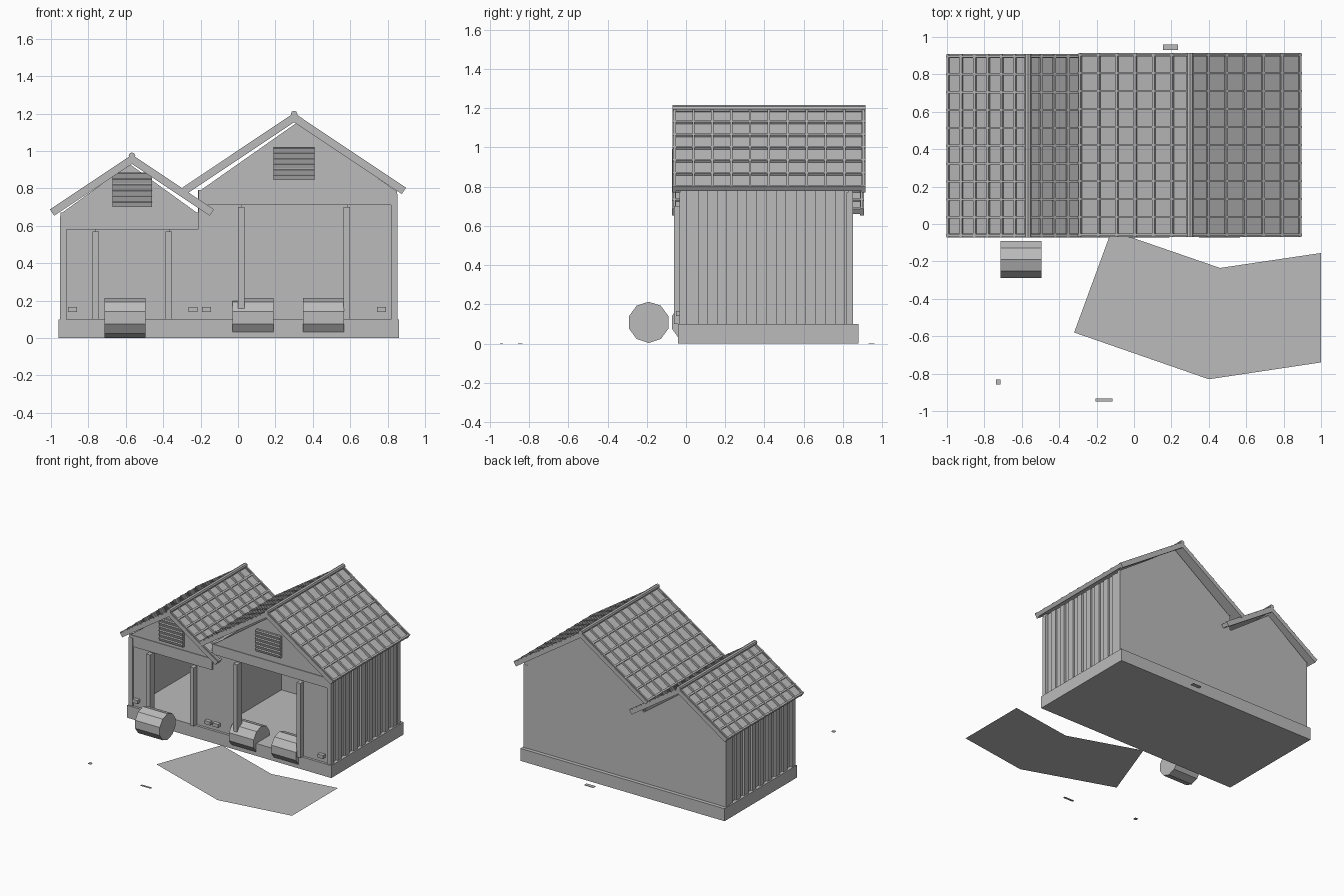
import bpy, bmesh, math
from mathutils import Matrix, Vector

cube = bpy.data.objects.get("Cube")
if cube:
    bpy.data.objects.remove(cube, do_unlink=True)

grey = bpy.data.materials.new("plain grey")
grey.use_nodes = True
grey.diffuse_color = (0.5, 0.5, 0.5, 1)
grey.node_tree.nodes["Principled BSDF"].inputs["Base Color"].default_value = grey.diffuse_color


def finish(name, bm):
    bmesh.ops.recalc_face_normals(bm, faces=bm.faces)
    mesh = bpy.data.meshes.new(name)
    bm.to_mesh(mesh)
    bm.free()
    mesh.materials.append(grey)
    obj = bpy.data.objects.new(name, mesh)
    bpy.context.collection.objects.link(obj)
    return obj


def add_box(bm, x0, x1, y0, y1, z0, z1, frame=Matrix()):
    centre = Vector((x0 + x1, y0 + y1, z0 + z1)) / 2
    size = Matrix.Diagonal((x1 - x0, y1 - y0, z1 - z0, 1))
    bmesh.ops.create_cube(bm, size=1, matrix=frame @ Matrix.Translation(centre) @ size)


def boxes(name, *parts):
    bm = bmesh.new()
    for part in parts:
        add_box(bm, *part)
    return finish(name, bm)


def cylinder(name, radius, x0, x1, y0, y1, z, sides):
    """Cylinder from (x0, y0, z) to (x1, y1, z) with a vertex on the level."""
    bm = bmesh.new()
    axis = Vector((x1 - x0, y1 - y0, 0))
    turn = (Matrix.Rotation(math.pi / 2, 4, "Y") @ Matrix.Rotation(math.pi / 2, 4, "Z")
            if axis.x else Matrix.Rotation(math.pi / 2, 4, "X"))
    place = Matrix.Translation(((x0 + x1) / 2, (y0 + y1) / 2, z))
    bmesh.ops.create_cone(bm, cap_ends=True, segments=sides, radius1=radius, radius2=radius,
                          depth=axis.length, matrix=place @ turn)
    return finish(name, bm)


def prism(name, outline, y0, y1):
    bm = bmesh.new()
    face = bm.faces.new([bm.verts.new((x, y0, z)) for x, z in outline])
    new = bmesh.ops.extrude_face_region(bm, geom=[face])["geom"]
    bmesh.ops.translate(bm, vec=(0, y1 - y0, 0),
                        verts=[v for v in new if isinstance(v, bmesh.types.BMVert)])
    return finish(name, bm)


FRONT, BACK, T = -0.02, 0.85, 0.025
PITCH = math.atan(0.667)


def roof(name, cx, ridge, half, rows, y0, y1):
    """Two ribbed slopes with edge boards and a round ridge pole."""
    length = half / math.cos(PITCH)
    c, s = math.cos(PITCH), math.sin(PITCH)
    for side, label in ((-1, "right"), (1, "left")):
        frame = Matrix(((side * c, 0, side * s, cx), (0, 1, 0, 0),
                        (-s, 0, c, ridge), (0, 0, 0, 1)))
        bm = bmesh.new()
        add_box(bm, 0, length, y0 + 0.005, y1 - 0.005, -0.018, 0, frame)
        for i in range(1, rows + 1):        # ribs along the ridge
            d = length * i / rows
            add_box(bm, d - 0.014, d, y0, y1, -0.004, 0.012, frame)
        for i in range(11):                 # ribs down the slope
            y = y0 + 0.012 + (y1 - y0 - 0.024) * i / 10
            add_box(bm, 0, length, y - 0.006, y + 0.006, -0.004, 0.015, frame)
        for a in (y0, y1 - 0.02):           # edge boards
            add_box(bm, 0, length, a, a + 0.02, -0.026, 0.008, frame)
        finish(f"{name}_{label}_slope", bm)
    cylinder(name + "_ridge_pole", 0.018, cx, cx, y0, y1, ridge + 0.012, 8)


def barn(name, x0, x1, wall_top, door, door_top, apex):
    """Front with a doorway, back wall, gables, posts and beam."""
    d0, d1 = door
    mid = (x0 + x1) / 2
    boxes(name + "_front_wall",
          (x0, d0, FRONT, FRONT + T, 0.1, wall_top),
          (d1, x1, FRONT, FRONT + T, 0.1, wall_top),
          (d0, d1, FRONT, FRONT + T, door_top, wall_top))
    boxes(name + "_back_wall", (x0, x1, BACK - T, BACK, 0.1, wall_top))
    boxes(name + "_door_posts",
          *[(x - 0.017, x + 0.017, -0.06, 0.0, 0.1, door_top - 0.01) for x in door])
    boxes(name + "_front_beam", (x0, x1, FRONT - 0.01, FRONT, door_top, wall_top))
    for label, y in (("front", FRONT - 0.005), ("back", BACK - T)):
        prism(f"{name}_{label}_gable",
              [(x0 + 0.01, wall_top), (x1 - 0.01, wall_top), (mid, apex)], y, y + T)


def vent(name, x0, x1, z0, z1):
    bm = bmesh.new()
    add_box(bm, x0, x1, -0.04, FRONT, z0, z1)
    count = 6
    step = (z1 - z0) / count
    for i in range(count):                  # tilted louvres
        frame = (Matrix.Translation((0, -0.045, z0 + step * (i + 0.5)))
                 @ Matrix.Rotation(math.radians(20), 4, "X"))
        add_box(bm, x0, x1, -0.006, 0.006, -step * 0.4, step * 0.4, frame)
    finish(name, bm)


# Foundation
boxes("foundation_small", (-0.96, -0.17, -0.04, 0.88, 0, 0.1))
boxes("foundation_large", (-0.17, 0.86, -0.04, 0.88, 0, 0.1))

# Two joined barns
barn("large_barn", -0.21, 0.85, 0.79, (0.018, 0.582), 0.71, 1.155)
barn("small_barn", -0.95, -0.21, 0.67, (-0.76, -0.37), 0.58, 0.93)
boxes("partition_wall", (-0.215, -0.19, FRONT + T, BACK - T, 0.1, 0.79))

# Side walls with upright battens and corner posts
for label, outer, sign, top in (("left", 0.85, 1, 0.79), ("right", -0.95, -1, 0.67)):
    def wall_box(a, b, y0, y1, z1):
        return (min(outer - sign * a, outer - sign * b),
                max(outer - sign * a, outer - sign * b), y0, y1, 0.1, z1)
    boxes(label + "_side_wall", wall_box(0.018, 0.04, FRONT, BACK, top))
    boxes(label + "_battens",
          *[wall_box(0.002, 0.02, 0.06 + i * 0.1, 0.11 + i * 0.1, top - 0.01) for i in range(8)])
    boxes(label + "_corner_posts", *[wall_box(-0.002, 0.033, y, y + 0.035, top - 0.02)
                                     for y in (FRONT - 0.012, BACK - 0.033)])

roof("large_roof", 0.30, 1.185, 0.59, 6, -0.07, 0.915)
roof("small_roof", -0.567, 0.962, 0.43, 6, -0.072, 0.908)
vent("large_vent", 0.19, 0.41, 0.845, 1.02)
vent("small_vent", -0.67, -0.46, 0.70, 0.885)

# Small blocks on the front wall
for i, x in enumerate((-0.885, -0.24, -0.168, 0.768)):
    boxes(f"wall_block_{i + 1}", (x - 0.024, x + 0.024, -0.05, FRONT, 0.14, 0.167))

# Barrels lying on their sides
for i, (x, y) in enumerate(((-0.605, -0.19), (0.08, 0.028), (0.458, 0.028))):
    cylinder(f"barrel_{i + 1}", 0.105, x - 0.11, x + 0.11, y, y, 0.108, 10)

# Flat yard and loose scraps on the ground
prism_points = [(-0.12, -0.035), (-0.32, -0.58), (0.40, -0.83),
                (1.0, -0.74), (1.0, -0.155), (0.46, -0.235)]
bm = bmesh.new()
bm.faces.new([bm.verts.new((x, y, 0.001)) for x, y in prism_points])
finish("yard", bm)
for i, (x, y, w, d) in enumerate(((-0.725, -0.845, 0.025, 0.025),
                                  (-0.16, -0.94, 0.09, 0.016),
                                  (0.195, 0.945, 0.08, 0.03))):
    boxes(f"ground_scrap_{i + 1}", (x - w / 2, x + w / 2, y - d / 2, y + d / 2, 0, 0.004))
